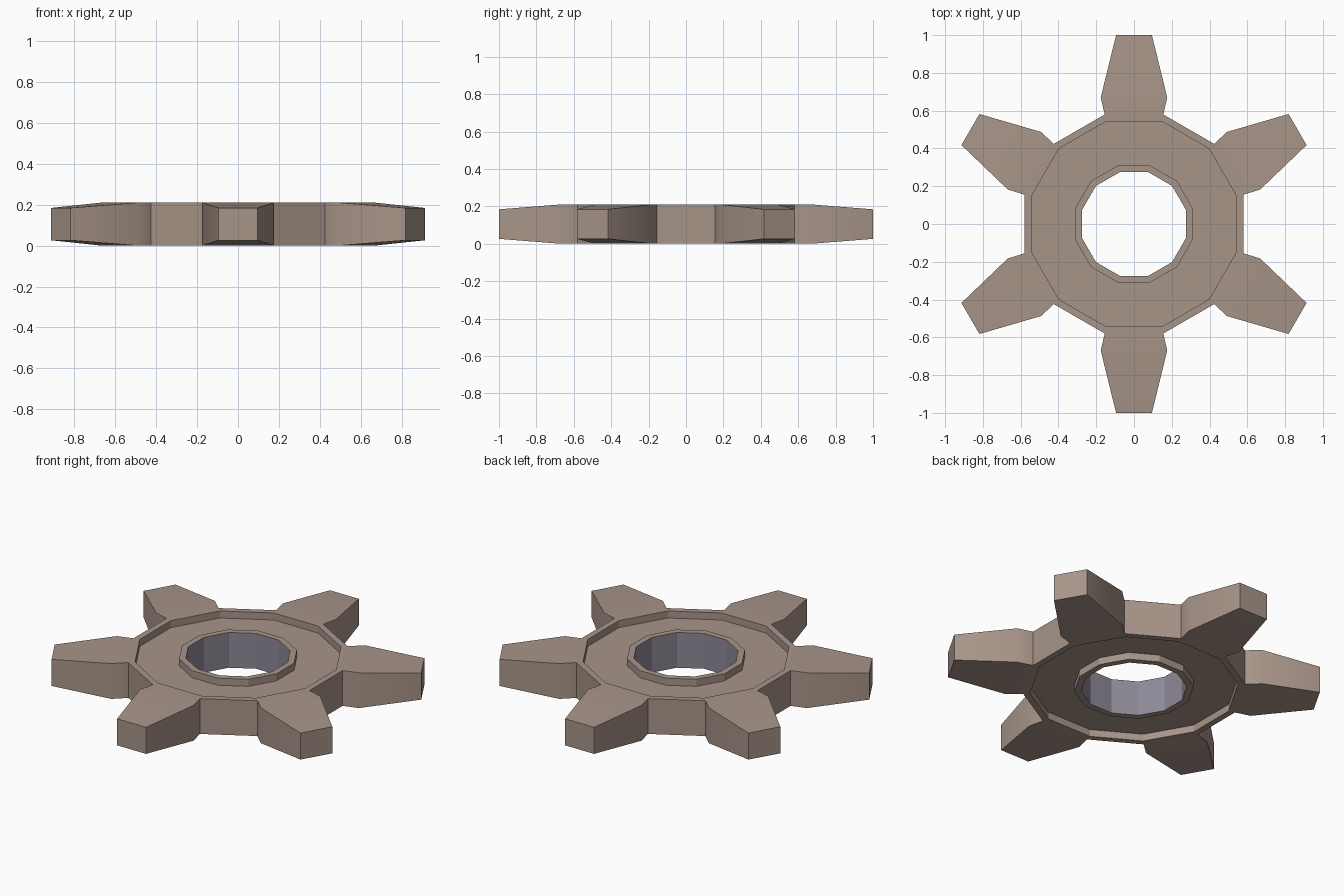
import bpy, bmesh, math
from mathutils import Matrix, Vector

if "Cube" in bpy.data.objects:
    bpy.data.objects.remove(bpy.data.objects["Cube"])

H = 0.21          # overall thickness
GROOVE = 0.042    # depth of the recessed web on each side


def material(name, rgb):
    m = bpy.data.materials.new(name)
    m.diffuse_color = (*rgb, 1)
    m.use_nodes = True
    m.node_tree.nodes["Principled BSDF"].inputs["Base Color"].default_value = m.diffuse_color
    return m


steel = material("warm brown metal", (0.39, 0.30, 0.25))
bore_mat = material("grey violet bore", (0.27, 0.25, 0.31))

bm = bmesh.new()


def ring(radius, z):
    """Twelve-sided ring, corners at 15 degrees plus multiples of 30."""
    return [bm.verts.new((radius * math.cos(math.radians(15 + 30 * k)),
                          radius * math.sin(math.radians(15 + 30 * k)), z))
            for k in range(12)]


# hub cross-section (radius, z): bore, collar, recessed web, rim
profile = [(0.285, 0), (0.285, H), (0.322, H), (0.322, H - GROOVE),
           (0.563, H - GROOVE), (0.563, H), (0.60, H), (0.60, 0),
           (0.563, 0), (0.563, GROOVE), (0.322, GROOVE), (0.322, 0)]
rings = [ring(r, z) for r, z in profile]
for i, a in enumerate(rings):
    b = rings[(i + 1) % len(rings)]
    for k in range(12):
        n = (k + 1) % 12
        if i == 6 and k % 2 == 0:
            continue              # teeth grow from these rim faces
        f = bm.faces.new((a[k], a[n], b[n], b[k]))
        f.material_index = 1 if i == 0 else 0

# teeth: sections (half width, distance, bottom z, top z) from rim to tip
sections = [(0.176, 0.67, 0, H), (0.095, 1.0, 0.026, H - 0.026)]
for k in range(0, 12, 2):
    n = (k + 1) % 12
    prev = [rings[7][k], rings[7][n], rings[6][n], rings[6][k]]
    turn = Matrix.Rotation(math.radians(30 + 30 * k), 3, 'Z')
    for w, d, lo, hi in sections:
        cur = [bm.verts.new(turn @ Vector((d, y, z)))
               for y, z in ((-w, lo), (w, lo), (w, hi), (-w, hi))]
        for j in range(4):
            m = (j + 1) % 4
            bm.faces.new((prev[j], prev[m], cur[m], cur[j]))
        prev = cur
    bm.faces.new(prev)

bmesh.ops.recalc_face_normals(bm, faces=bm.faces)
mesh = bpy.data.meshes.new("gear_wheel")
bm.to_mesh(mesh)
bm.free()
gear = bpy.data.objects.new("gear_wheel", mesh)
bpy.context.collection.objects.link(gear)
mesh.materials.append(steel)
mesh.materials.append(bore_mat)

# soften only the shallow bends on the teeth
bpy.context.view_layer.objects.active = gear
gear.select_set(True)
bpy.ops.object.shade_smooth_by_angle(angle=math.radians(29))
